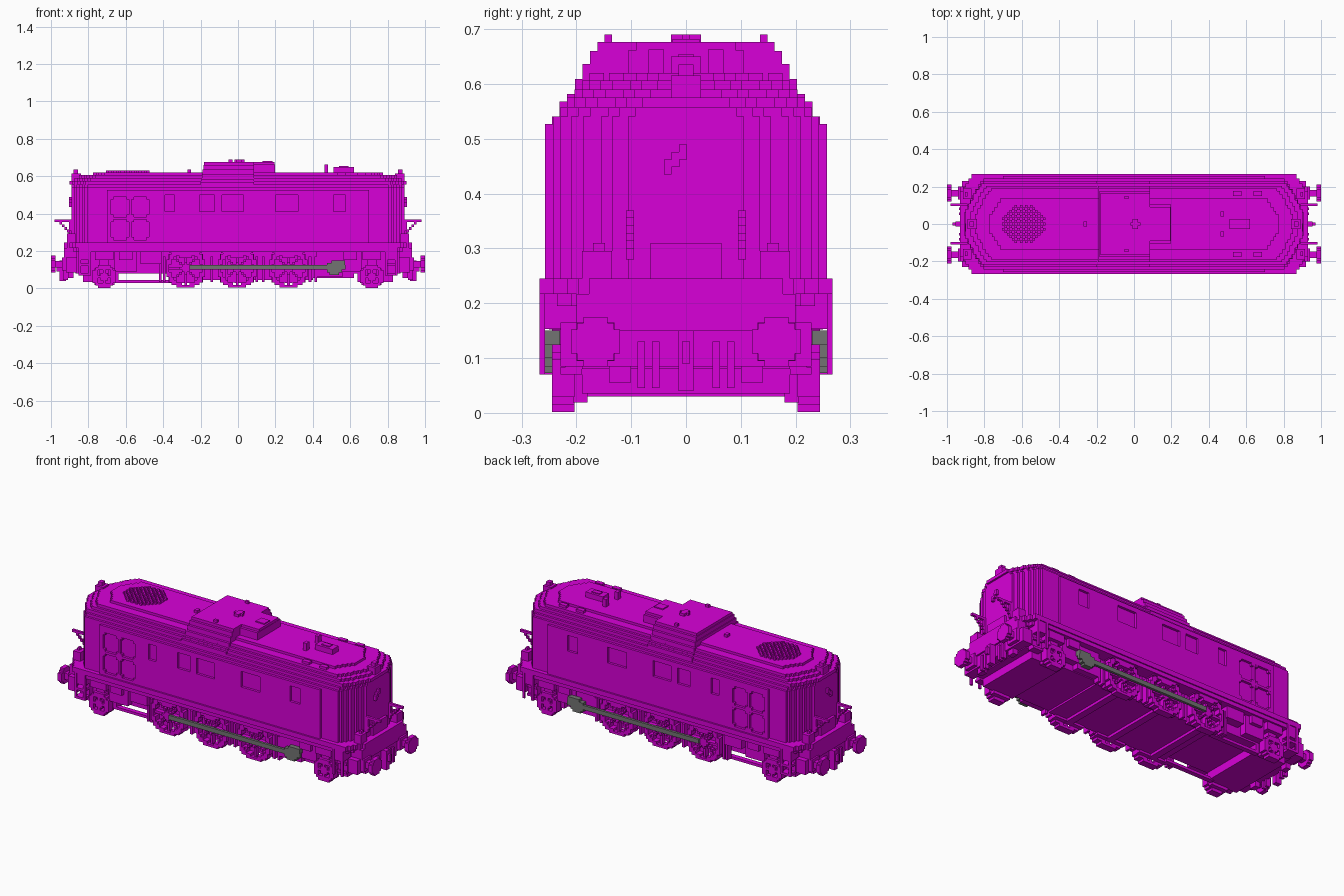
import bpy, bmesh, math
from mathutils import Matrix, Vector

if "Cube" in bpy.data.objects:
    bpy.data.objects.remove(bpy.data.objects["Cube"], do_unlink=True)

V = 0.0137  # block size


def material(name, rgb):
    m = bpy.data.materials.new(name)
    m.use_nodes = True
    m.diffuse_color = (*rgb, 1)
    m.node_tree.nodes["Principled BSDF"].inputs["Base Color"].default_value = (*rgb, 1)
    return m


MAGENTA = material("magenta paint", (0.69, 0, 0.69))
GREY = material("grey metal", (0.17, 0.175, 0.17))


class Part:
    """Collects boxes into one named object."""

    def __init__(self, name, mat=MAGENTA):
        self.name, self.mat, self.bm = name, mat, bmesh.new()

    def box(self, x, y, z, mx=False, my=False):
        for sx in ((1, -1) if mx else (1,)):
            for sy in ((1, -1) if my else (1,)):
                c = Vector((sx * (x[0] + x[1]), sy * (y[0] + y[1]), z[0] + z[1])) / 2
                s = Matrix.Diagonal((x[1] - x[0], y[1] - y[0], z[1] - z[0], 1))
                bmesh.ops.create_cube(self.bm, size=1, matrix=Matrix.Translation(c) @ s)

    def mid(self, xh, yh, z):
        self.box((-xh, xh), (-yh, yh), z)

    def layer(self, xh, yh, z, corner):
        # Slab with stair-stepped corners
        for dx, dy in corner:
            self.mid(xh - dx, yh - dy, z)

    def done(self):
        me = bpy.data.meshes.new(self.name)
        self.bm.to_mesh(me)
        self.bm.free()
        me.materials.append(self.mat)
        bpy.context.collection.objects.link(bpy.data.objects.new(self.name, me))


CORNER = [(.085, 0), (.07, .014), (.055, .033), (.04, .055), (.027, .088), (.014, .108), (0, .137)]
PLATE = [(.06, 0), (.045, .025), (.03, .05), (.015, .07), (0, .09)]

# Body shell and footplate
p = Part("body")
p.layer(.89, .243, (.217, .541), CORNER)
p.done()
p = Part("footplate")
p.layer(.93, .267, (.217, .245), PLATE)
p.layer(.91, .26, (.195, .217), PLATE)
p.done()

# Side walls with recessed windows
WALL = (.243, .257)
WINDOWS = [(-.39, -.34), (-.205, -.125), (-.085, .03), (.2, .32), (.51, .575)]
p = Part("side_walls")
p.box((-.46, .7), WALL, (.245, .41), my=True)
p.box((-.7, .7), WALL, (.5, .527), my=True)
left = -.46
for a, b in WINDOWS + [(.7, .7)]:
    p.box((left, a), WALL, (.41, .5), my=True)
    left = b
# Four-pane panel
for x in ((-.7, -.68), (-.583, -.57), (-.475, -.46)):
    p.box(x, WALL, (.245, .5), my=True)
for z in ((.245, .26), (.368, .382), (.49, .5)):
    p.box((-.68, -.475), WALL, z, my=True)
for x in (-.68, -.597, -.57, -.489):
    for z in (.26, .354, .382, .476):
        p.box((x, x + V), WALL, (z, z + V), my=True)
p.done()

# Stepped roof
p = Part("roof")
for xh, yh, z0, z1 in ((.89, .23, .541, .557), (.9, .217, .557, .575), (.875, .203, .575, .59),
                       (.85, .19, .59, .606), (.775, .14, .606, .62)):
    p.layer(xh, yh, (z0, z1), PLATE if yh < .15 else CORNER)
p.done()

# Raised hatch with stepped sides and a narrow housing beside it
p = Part("roof_hatch")
top = .527
for i, z in enumerate((.541, .568, .582, .609, .636, .66, .676)):
    y = .244 - i * V
    p.box((-.205 + .004 * i, .085), (-y, y), (top, z))
    top = z
p.box((.08, .197), (-.105, .105), (.6, .662))
p.box((.08, .195), (-.09, .09), (.662, .676))
p.box((.13, .185), (-.025, .025), (.676, .682))
p.box((-.02, .034), (-V / 2, V / 2), (.676, .69))
p.box((-.007, .021), (-.027, .027), (.676, .69))
p.box((-.05, -.03), (.135, .149), (.67, .69), my=True)
p.done()

# Staggered roof grille
p = Part("roof_grille")
for i in range(-8, 9):
    for j in range(-7, 8):
        if (i + j) % 2 == 0 and math.hypot(i, j * 1.1) < 8.5:
            x, y = -.59 + i * V, j * V
            p.box((x - V / 2, x + V / 2), (y - V / 2, y + V / 2), (.61, .63))
p.done()

# Roof fittings
p = Part("roof_fittings")
p.box((.51, .62), (-.027, .027), (.61, .65))
p.box((.54, .59), (-V, V), (.64, .655))
p.box((.462, .482), (.04, .068), (.61, .663), my=True)
p.box((-.27, -.25), (-V, V), (.61, .635))
for x in (.53, .64):
    p.box((x, x + .045), (.15, .176), (.6, .62), my=True)
p.done()

# Cab end lamps, rails, doors and wipers
p = Part("end_fittings")
p.box((.84, .89), (-.027, .027), (.557, .615), mx=True)
p.box((.855, .88), (-V, V), (.61, .635), mx=True)
p.box((.89, .905), (-.065, .065), (.22, .31), mx=True)
p.box((.87, .915), (.135, .19), (.245, .295), mx=True, my=True)
p.box((.89, .903), (.148, .17), (.29, .31), mx=True, my=True)
p.box((.89, .98), (.095, .109), (.355, .369), mx=True, my=True)
for i in range(4):
    x = .955 - i * V
    p.box((x - V, x), (.095, .109), (.341 - i * V, .355 - i * V), mx=True, my=True)
p.box((.89, .904), (.095, .109), (.28, .355), mx=True, my=True)
for i in range(3):
    p.box((.89, .904), (-.04 + i * V, -.026 + i * V), (.435 + i * V, .462 + i * V), mx=True)
p.done()

# Main frame, belly plates and the low side rails
p = Part("frame")
p.mid(.87, .19, (.08, .2))
p.box((-.66, -.35), (.163, .19), (.03, .045), my=True)
p.box((-.35, .4), (-.19, .19), (.045, .085))
p.box((.4, .62), (-.19, .19), (.055, .085))
p.box((.64, .83), (-.19, .19), (.035, .085), mx=True)
for x in (-.28, 0, .27):
    p.box((x - .02, x + .02), (-.2, .2), (.03, .1))
p.done()

# Buffer beams, couplers and hoses
p = Part("buffer_beams")
p.box((.86, .92), (-.229, .229), (.085, .165), mx=True)
p.box((.86, .93), (-.2, .2), (.15, .217), mx=True)
p.box((.92, .955), (-V, V), (.04, .15), mx=True)
p.box((.93, .97), (-.007, .007), (.09, .13), mx=True)
for y in (.048, .075):
    p.box((.91, .935), (y, y + V), (.045, .13), mx=True, my=True)
p.box((.88, .91), (.1, .14), (.055, .09), mx=True, my=True)
p.done()
p = Part("buffers")
p.box((.91, .94), (.13, .2), (.095, .165), mx=True, my=True)
p.box((.94, .98), (.148, .183), (.112, .148), mx=True, my=True)
for a, b in ((.045, .022), (.034, .034), (.022, .045)):
    p.box((.975, 1.0), (.165 - a, .165 + a), (.13 - b, .13 + b), mx=True, my=True)
p.done()


# Blocky spoked wheels
def wheel(name, cx, r, spokes):
    p = Part(name)
    n = int(r / V) + 1
    for i in range(-n, n + 1):
        for j in range(-n, n + 1):
            x, z = i * V, j * V
            d, a = math.hypot(x, z), math.atan2(z, x)
            step = math.tau / spokes
            off = abs((a + step / 2) % step - step / 2) * d
            solid = d > r - 1.7 * V or d < 2.2 * V
            if d <= r and (solid or off < .55 * V):
                zc = z + r
                p.box((cx + x - V / 2, cx + x + V / 2), (.203, .244 if solid else .232),
                      (max(0, zc - V / 2), zc + V / 2), my=True)
    p.box((cx - r * .85, cx + r * .85), (.18, .206), (r * .3, r * 1.7), my=True)
    p.done()


for k, x in enumerate((-.28, -.005, .27)):
    wheel(f"driving_wheel_{k + 1}", x, .108, 8)
for k, x in enumerate((-.715, .715)):
    wheel(f"carrying_wheel_{k + 1}", x, .063, 4)

# Springs, brake hangers and side boxes
p = Part("running_gear")
for x in (-.28, -.005, .27):
    for i in range(3):
        w = .085 - i * .025
        p.box((x - w, x + w), (.19, .25), (.19 - i * V, .204 - i * V), my=True)
for x in (-.415, -.395, -.14, -.06, .1, .135, .385, .415):
    p.box((x - V / 2, x + V / 2), (.19, .225), (.035, .17), my=True)
p.box((.54, .66), (.18, .229), (.09, .2), mx=True, my=True)
p.box((.565, .635), (.229, .25), (.152, .2), mx=True, my=True)
p.box((-.52, -.41), (.18, .24), (.13, .2), my=True)
p.box((.42, .56), (.18, .225), (.06, .2), my=True)
p.box((.665, .765), (.19, .25), (.152, .2), mx=True, my=True)
p.box((.69, .74), (.19, .229), (.055, .16), mx=True, my=True)
p.done()

# Cab steps, with full treads at one end only
p = Part("cab_steps")
for z in (.07, .12):
    p.box((-.85, -.79), (.2, .267), (z, z + V), my=True)
    p.box((.79, .85), (.2, .229), (z, z + V), my=True)
for x in (.785, .84):
    p.box((x, x + V), (.257, .267), (.07, .217), mx=True, my=True)
p.box((.79, .85), (.19, .22), (.07, .217), mx=True, my=True)
p.box((.79, .85), (.21, .262), (.153, .217), mx=True, my=True)
p.done()

# Drive rods and crossheads
p = Part("drive_rods", GREY)
p.box((-.26, .575), (.244, .258), (.1, .125), my=True)
p.box((.475, .555), (.23, .258), (.085, .136), my=True)
p.box((.49, .54), (.23, .258), (.073, .125), my=True)
p.box((.5, .572), (.23, .258), (.122, .15), my=True)
p.done()
